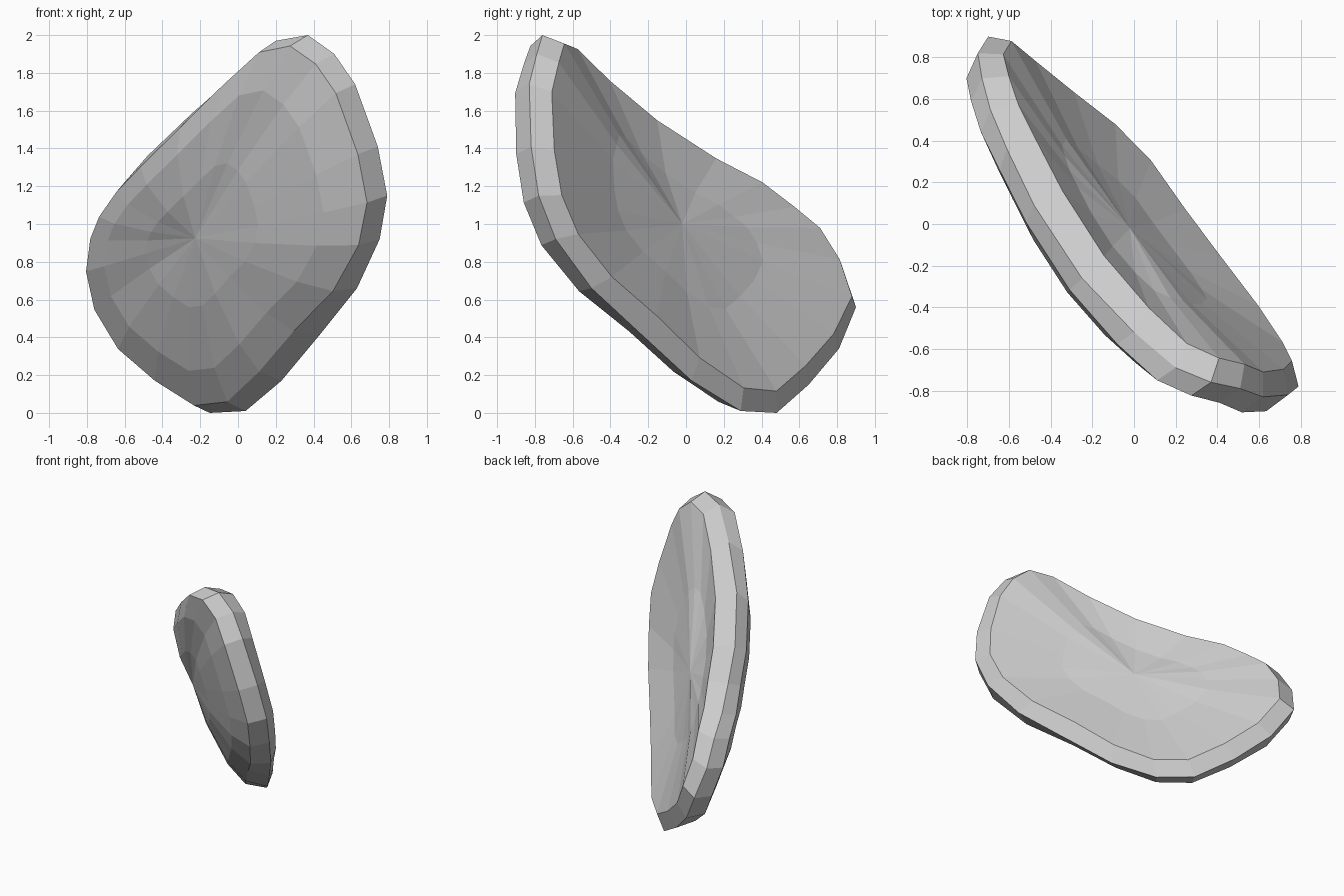
import bpy, bmesh
from mathutils import Vector

if "Cube" in bpy.data.objects:
    bpy.data.objects.remove(bpy.data.objects["Cube"])

# Outer ridge of the rim, clockwise seen from the front
RIDGE = [Vector(p) for p in (
    (0.04, 0.29, 0.01), (0.23, 0.03, 0.17), (0.43, -0.23, 0.41), (0.63, -0.50, 0.66),
    (0.75, -0.69, 0.92), (0.79, -0.78, 1.15), (0.74, -0.82, 1.41), (0.62, -0.83, 1.74),
    (0.51, -0.79, 1.90), (0.37, -0.76, 2.00), (0.20, -0.69, 1.97), (0.00, -0.52, 1.80),
    (-0.25, -0.26, 1.58), (-0.48, 0.09, 1.36), (-0.61, 0.36, 1.21), (-0.69, 0.55, 1.07),
    (-0.73, 0.70, 0.95), (-0.75, 0.82, 0.77), (-0.70, 0.90, 0.56), (-0.57, 0.81, 0.34),
    (-0.37, 0.65, 0.15), (-0.15, 0.48, 0.00))]

BACK = Vector((0.685, 0.685, 0.25)).normalized()      # back side of the slab
SIDE = Vector((1, -1, 0)).normalized()                # along the slab
TOP_EDGE = (SIDE * -0.5 + Vector((0, 0, 0.87))).normalized()
CENTRE = Vector((-0.02, -0.02, 1.0))
back_centre = CENTRE
front_centre = CENTRE - BACK * 0.30


def rim(back_low, back_top, inset_low, inset_top, inset_bottom):
    """Offset the ridge along the thickness and inward, differing along the top edge."""
    ring = []
    for p in RIDGE:
        inward = (CENTRE - p).normalized()
        t = min(1.0, max(0.0, -inward.dot(TOP_EDGE) * 1.4))
        inset = inset_low + (inset_top - inset_low) * t + inset_bottom * max(0.0, inward.z)
        ring.append(p + BACK * (back_low + (back_top - back_low) * t) + inward * inset)
    return ring


def toward(ring, centre, t, push):
    return [p.lerp(centre, t) + BACK * push for p in ring]


back_rim = rim(0.07, 0.12, 0.11, 0.07, 0.0)
front_rim = rim(-0.135, -0.11, 0.02, 0.05, 0.07)
rings = [toward(back_rim, back_centre, 0.5, -0.03),
         back_rim,
         RIDGE,
         front_rim,
         toward(front_rim, front_centre, 0.22, -0.045),
         toward(front_rim, front_centre, 0.6, -0.045)]

# Slab: bridged rings closed by a fan on each side
bm = bmesh.new()
loops = [[bm.verts.new(p) for p in ring] for ring in rings]
n = len(RIDGE)
for a, b in zip(loops, loops[1:]):
    for i in range(n):
        j = (i + 1) % n
        bm.faces.new((a[i], a[j], b[j], b[i]))
for loop, centre in ((loops[0], back_centre), (loops[-1], front_centre)):
    c = bm.verts.new(centre)
    for i in range(n):
        bm.faces.new((loop[i], loop[(i + 1) % n], c))
bmesh.ops.recalc_face_normals(bm, faces=bm.faces)

mesh = bpy.data.meshes.new("stone_slab")
bm.to_mesh(mesh)
bm.free()
grey = bpy.data.materials.new("stone_grey")
grey.diffuse_color = (0.6, 0.6, 0.6, 1)
grey.use_nodes = True
grey.node_tree.nodes["Principled BSDF"].inputs["Base Color"].default_value = grey.diffuse_color
mesh.materials.append(grey)
slab = bpy.data.objects.new("stone_slab", mesh)
bpy.context.collection.objects.link(slab)
